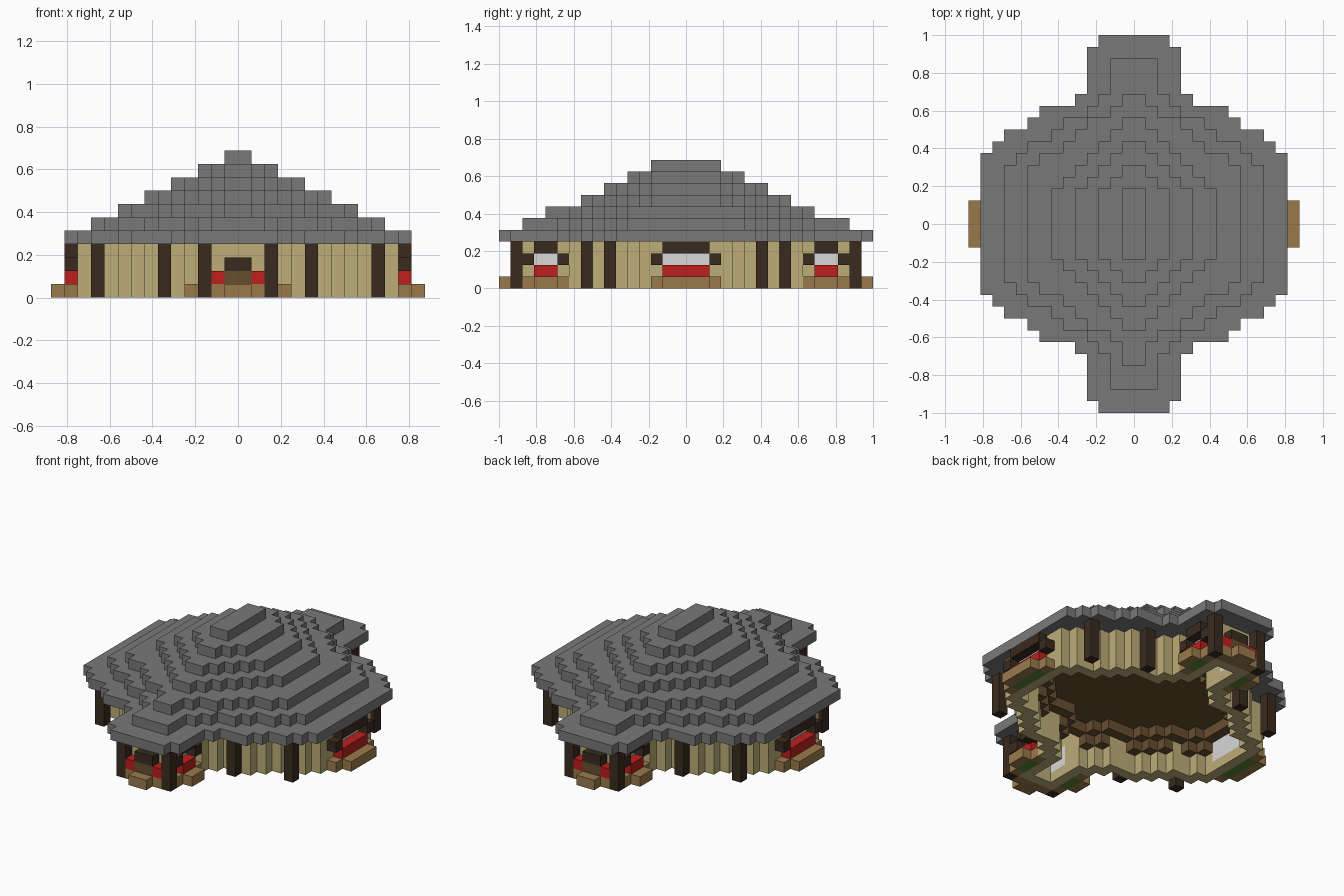
import bpy, bmesh
from mathutils import Vector

cube = bpy.data.objects.get("Cube")
if cube:
    bpy.data.objects.remove(cube, do_unlink=True)

U = 1 / 16          # edge of one block
parts = {}          # part name -> set of block cells


def srgb(hexa):
    vals = [int(hexa[i:i + 2], 16) / 255 for i in (0, 2, 4)]
    return [c / 12.92 if c <= 0.04045 else ((c + 0.055) / 1.055) ** 2.4 for c in vals] + [1]


def material(name, hexa):
    m = bpy.data.materials.new(name)
    m.use_nodes = True
    m.diffuse_color = srgb(hexa)
    m.node_tree.nodes["Principled BSDF"].inputs["Base Color"].default_value = srgb(hexa)
    return m


def plan(steps):
    """Cells of a stepped plan: union of centred rectangles (half x, half y)."""
    return {(x, y) for hx, hy in steps for x in range(-hx, hx) for y in range(-hy, hy)}


def shrink(cells):
    """Remove a one-block border, diagonals included."""
    return {(x, y) for x, y in cells
            if all((x + i, y + j) in cells for i in (-1, 0, 1) for j in (-1, 0, 1))}


def corners_of(cells):
    """Cells sitting in a stepped corner: open on two adjoining sides."""
    return {(x, y) for x, y in cells
            if len({(x + 1, y), (x - 1, y)} & cells) == 1
            and len({(x, y + 1), (x, y - 1)} & cells) == 1}


def put(name, cells):
    """Add cells to a part, taking them away from any other part."""
    for other in parts.values():
        other -= cells
    parts.setdefault(name, set()).update(cells)


def box(name, x, y, z):
    """Block ranges on the +x +y quarter, mirrored to all four quarters."""
    put(name, {(a, b, c) for i in range(*x) for j in range(*y) for c in range(*z)
               for a in (i, -1 - i) for b in (j, -1 - j)})


def lift(cells, z):
    return {(x, y, z) for x, y in cells}


# Roof: stacked stepped plans from the eaves to the ridge
tiers = [
    [(13, 6), (12, 7), (11, 8), (9, 9), (8, 10), (5, 11), (4, 15), (3, 16)],
    [(11, 5), (10, 6), (9, 7), (7, 8), (6, 9), (4, 10), (3, 11), (2, 14)],
    [(9, 5), (8, 6), (6, 7), (5, 8), (4, 9), (2, 10), (1, 11)],
    [(7, 3), (6, 4), (5, 5), (4, 6), (3, 7), (2, 8), (1, 9)],
    [(5, 3), (4, 4), (3, 5), (2, 6), (1, 7)],
    [(3, 3), (2, 4), (1, 5)],
    [(1, 3)],
]
for level, steps in enumerate(tiers):
    put("roof", lift(plan(steps), 4 + level))
put("roof", {(x, -12, 6) for x in (-1, 0)})

# Walls: one-block shell following the stepped plan
outer = plan([(12, 4), (11, 5), (9, 6), (8, 7), (7, 8), (4, 9), (3, 10), (2, 14)])
room = shrink(outer)
for z in range(4):
    put("walls", lift(outer - room, z))

# Timber ceiling, with a beam and corner braces round the main room
hall = {(x, y) for x, y in room if -9 <= y < 9}
put("ceiling", lift(room, 4))
put("ceiling", lift(hall - shrink(room), 3))
put("ceiling", lift(corners_of(hall), 2))

# Eave posts
for x, y in ((10, 6), (5, 8), (2, 14)):
    box("posts", (x, x + 1), (y, y + 1), (0, 4))

# Side windows: wall plane x, opening from y0 to y1, with planter and frame
for x, y0, y1 in ((12, 0, 2), (2, 11, 13)):
    ends = [y1] if y0 == 0 else [y0 - 1, y1]
    box("glass", (x - 1, x), (y0, y1), (1, 3))
    box("grass", (x, x + 1), (y0, y1), (0, 1))
    box("flowers", (x, x + 1), (y0, y1), (1, 2))
    box("window_frames", (x, x + 1), (y0, y1), (3, 4))
    box("planters", (x + 1, x + 2), (y0, y1), (0, 1))
    for e in ends:
        box("window_frames", (x, x + 1), (e, e + 1), (2, 3))
        box("planters", (x, x + 1), (e, e + 1), (0, 1))

# Gable ends of the wings
box("planters", (0, 2), (14, 15), (0, 1))
box("planters", (0, 1), (15, 16), (0, 1))
box("flowers", (1, 2), (14, 15), (1, 2))
box("gable_panels", (0, 1), (14, 15), (1, 2))
box("window_frames", (0, 1), (14, 15), (2, 3))

# Build each part from the exposed faces of its blocks
dark = material("dark timber", "3A2B1F")
brown = material("brown timber", "674F30")
mats = {
    "roof": material("grey slate", "797979"),
    "walls": material("tan plaster", "BDAD78"),
    "ceiling": brown, "gable_panels": brown,
    "posts": dark, "window_frames": dark,
    "glass": material("pale glass", "D8D8D8"),
    "grass": material("green grass", "578235"),
    "flowers": material("red flowers", "BE1E1E"),
    "planters": material("oak planks", "9A7A4B"),
}
solid = set().union(*parts.values())
for name, cells in parts.items():
    bm = bmesh.new()
    for cell in sorted(cells):
        centre = Vector(cell) + Vector((0.5, 0.5, 0.5))
        for axis in range(3):
            for sign in (-1, 1):
                near = list(cell)
                near[axis] += sign
                if tuple(near) in solid:
                    continue
                n, s, t = Vector(), Vector(), Vector()
                n[axis] = sign / 2
                s[(axis + 1) % 3] = 0.5
                t[(axis + 2) % 3] = sign / 2
                corners = (-s - t, s - t, s + t, t - s)
                bm.faces.new([bm.verts.new((centre + n + c) * U) for c in corners])
    bmesh.ops.remove_doubles(bm, verts=bm.verts, dist=U / 100)
    mesh = bpy.data.meshes.new(name)
    bm.to_mesh(mesh)
    bm.free()
    mesh.materials.append(mats[name])
    bpy.context.collection.objects.link(bpy.data.objects.new(name, mesh))
